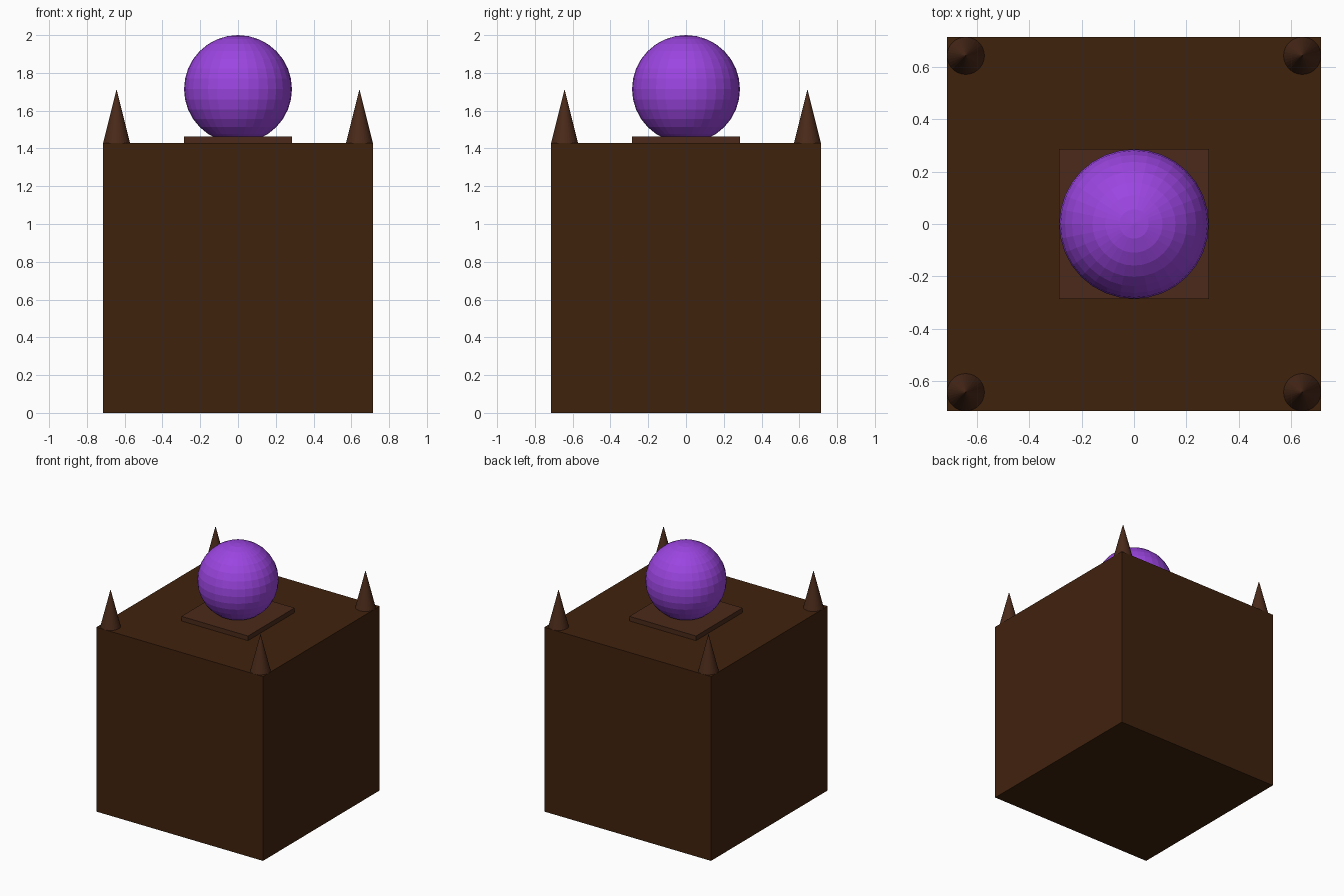
import bpy

if "Cube" in bpy.data.objects:
    bpy.data.objects.remove(bpy.data.objects["Cube"])

S = 2 / 1.4  # one source unit in model units


def material(name, rgb):
    m = bpy.data.materials.new(name)
    m.diffuse_color = (*rgb, 1)
    m.use_nodes = True
    m.node_tree.nodes["Principled BSDF"].inputs["Base Color"].default_value = m.diffuse_color
    return m


def finish(name, mat):
    ob = bpy.context.object
    ob.name = name
    ob.data.materials.append(mat)
    return ob


def box(name, width, height, z, mat):
    bpy.ops.mesh.primitive_cube_add(size=1, location=(0, 0, z * S))
    ob = finish(name, mat)
    ob.scale = (width * S, width * S, height * S)
    bpy.ops.object.transform_apply(location=False, rotation=False, scale=True)


dark_wood = material("dark_wood", (0.051, 0.016, 0.004))
trim_wood = material("trim_wood", (0.069, 0.023, 0.010))
purple = material("purple_glass", (0.33, 0.06, 0.75))

# Pedestal block and the thin plate half sunk into its top
box("pedestal", 1.0, 1.0, 0.5, dark_wood)
box("orb_plate", 0.4, 0.05, 1.0, trim_wood)

# Faceted orb
bpy.ops.mesh.primitive_uv_sphere_add(segments=32, ring_count=16, radius=0.2 * S,
                                     location=(0, 0, 1.2 * S))
finish("orb", purple)

# Corner spikes
for x in (-0.45, 0.45):
    for y in (-0.45, 0.45):
        bpy.ops.mesh.primitive_cone_add(vertices=32, radius1=0.05 * S, radius2=0, depth=0.2 * S,
                                        location=(x * S, y * S, 1.1 * S))
        finish("corner_spike", trim_wood)
